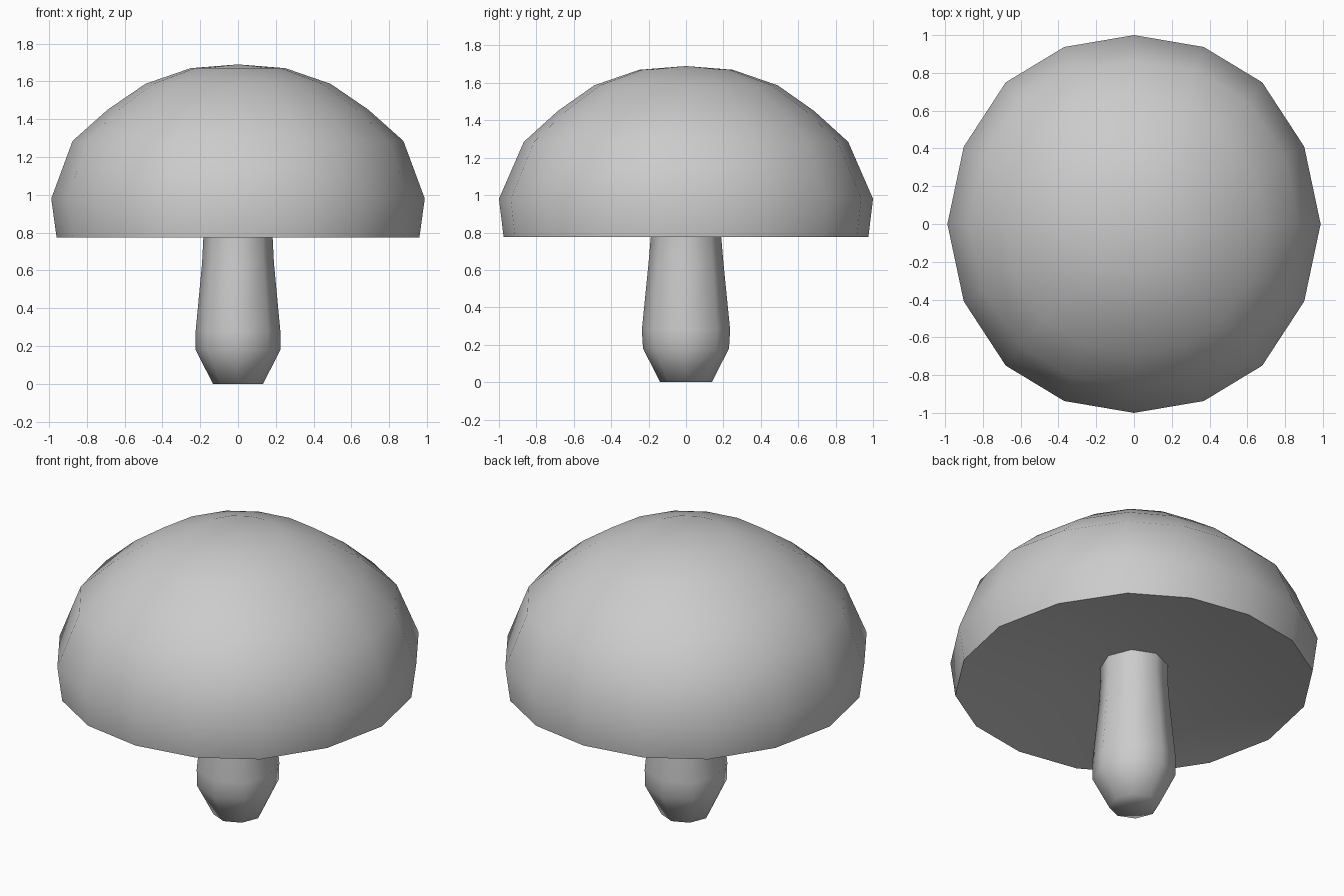
import bpy, bmesh, math

if "Cube" in bpy.data.objects:
    bpy.data.objects.remove(bpy.data.objects["Cube"])

# Slightly uneven plan outline for one quadrant, mirrored to 16 sides
QUAD = [(1.0, 0.0), (0.912, 0.41), (0.687, 0.75), (0.374, 0.937)]
PLAN16 = (QUAD + [(0, 1)] + [(-x, y) for x, y in QUAD[:0:-1]])
PLAN16 += [(-x, -y) for x, y in PLAN16]
PLAN8 = [(math.cos(i * math.pi / 4), math.sin(i * math.pi / 4)) for i in range(8)]


def stack(name, plan, rings, bottom_tip, top_tip, angle):
    """Loft a plan outline through rings of (rx, ry, z), closed by centre points."""
    bm = bmesh.new()
    n = len(plan)
    loops = [[bm.verts.new((px * rx, py * ry, z)) for px, py in plan] for rx, ry, z in rings]
    for a, b in zip(loops, loops[1:]):
        for i in range(n):
            j = (i + 1) % n
            bm.faces.new((a[i], a[j], b[j], b[i]))
    for loop, z in ((loops[0], bottom_tip), (loops[-1], top_tip)):
        tip = bm.verts.new((0, 0, z))
        for i in range(n):
            bm.faces.new((loop[i], loop[(i + 1) % n], tip))
    bmesh.ops.recalc_face_normals(bm, faces=bm.faces)
    me = bpy.data.meshes.new(name)
    bm.to_mesh(me)
    bm.free()
    ob = bpy.data.objects.new(name, me)
    bpy.context.collection.objects.link(ob)
    bpy.ops.object.select_all(action='DESELECT')
    ob.select_set(True)
    bpy.context.view_layer.objects.active = ob
    bpy.ops.object.shade_smooth_by_angle(angle=math.radians(angle))


# Domed cap with a shallow hollow underside
unique = [p for i, p in enumerate(PLAN16) if p not in PLAN16[:i]]
PLAN16 = sorted({(round(x, 4) + 0.0, round(y, 4) + 0.0) for x, y in unique},
                key=lambda p: math.atan2(p[1], p[0]))
stack("cap", PLAN16, [
    (0.43, 0.43, 0.88),
    (0.96, 0.975, 0.775),
    (0.988, 1.0, 0.98),
    (0.875, 0.867, 1.285),
    (0.69, 0.685, 1.45),
    (0.49, 0.49, 1.587),
    (0.25, 0.25, 1.67),
], 0.88, 1.69, 60)

# Bulbous stem, running up into the cap
stack("stem", PLAN8, [
    (0.133, 0.138, 0.0),
    (0.224, 0.23, 0.18),
    (0.224, 0.236, 0.28),
    (0.19, 0.20, 0.64),
    (0.183, 0.188, 0.78),
    (0.183, 0.188, 0.90),
], 0.0, 0.90, 65)
